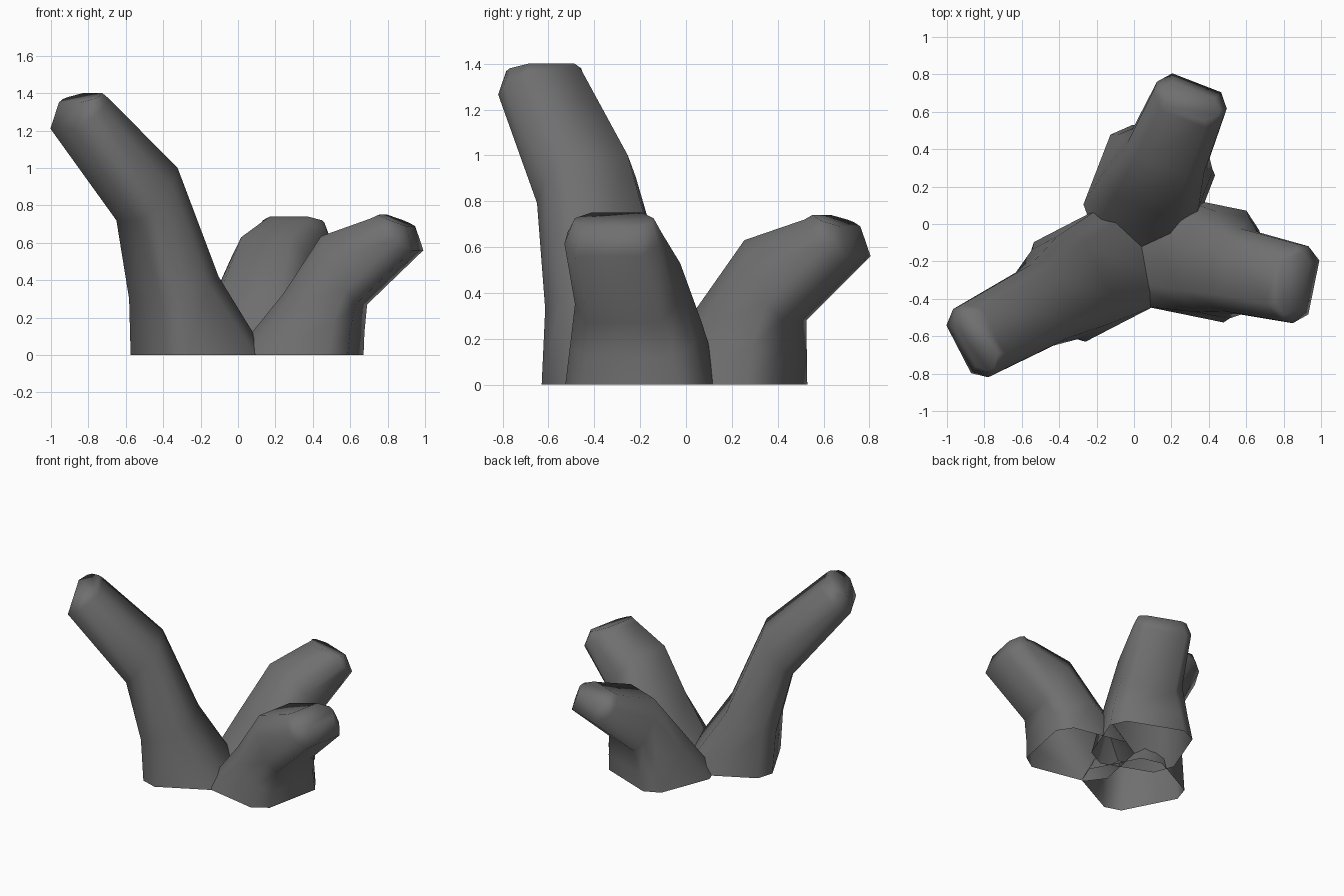
import bpy
import bmesh
from mathutils import Vector

cube = bpy.data.objects.get("Cube")
if cube:
    bpy.data.objects.remove(cube, do_unlink=True)

# One dull grey colour for everything
grey = bpy.data.materials.new("dark_grey")
grey.use_nodes = True
colour = (0.16, 0.16, 0.16, 1)
grey.diffuse_color = colour
bsdf = grey.node_tree.nodes["Principled BSDF"]
bsdf.inputs["Base Color"].default_value = colour
bsdf.inputs["Roughness"].default_value = 0.8


def section(length):
    """Chamfered octagon: (share of half width, share of the way from inner to outer)."""
    outer_cut = min(0.09 / length, 0.35)
    inner_cut = min(0.12 / length, 0.4)
    half = [(0.7, 1), (1, 1 - outer_cut), (1, inner_cut), (0.65, 0)]
    return half + [(-w, t) for w, t in reversed(half)]


def stalk(name, heading, rings):
    """Loft a bent stalk; each ring is outer reach, outer z, inner reach, inner z, half width, offset."""
    out = Vector((heading[0], heading[1], 0)).normalized()
    side = Vector((-out.y, out.x, 0))
    bm = bmesh.new()
    loops = []
    for outer_r, outer_z, inner_r, inner_z, half, offset in rings:
        outer = out * outer_r + Vector((0, 0, outer_z))
        inner = out * inner_r + Vector((0, 0, inner_z))
        loops.append([bm.verts.new(inner.lerp(outer, t) + side * (offset + w * half))
                      for w, t in section((outer - inner).length)])
    for low, high in zip(loops, loops[1:]):
        for i in range(len(low)):
            j = (i + 1) % len(low)
            bm.faces.new((low[i], low[j], high[j], high[i]))
    # Closed tip, open foot
    bm.faces.new(loops[-1])
    bmesh.ops.recalc_face_normals(bm, faces=bm.faces)
    mesh = bpy.data.meshes.new(name)
    bm.to_mesh(mesh)
    bm.free()
    mesh.materials.append(grey)
    mesh.shade_smooth()
    obj = bpy.data.objects.new(name, mesh)
    bpy.context.collection.objects.link(obj)


# Tall stalk leaning to the front right
stalk("tall_stalk", (-0.89, -0.46), [
    (0.61, 0, 0.0, 0, 0.30, 0.14),
    (0.63, 0.30, 0.28, 0.42, 0.27, 0.14),
    (0.735, 0.72, 0.52, 1.0, 0.22, 0.16),
    (1.14, 1.21, 0.93, 1.37, 0.205, 0.165),
    (1.10, 1.35, 0.96, 1.40, 0.175, 0.165)])

# Short stalk leaning to the back
stalk("back_stalk", (0.36, 0.93), [
    (0.49, 0, -0.12, 0, 0.30, -0.01),
    (0.50, 0.12, 0.10, 0.30, 0.27, -0.02),
    (0.515, 0.28, 0.34, 0.63, 0.22, -0.03),
    (0.825, 0.56, 0.62, 0.72, 0.20, -0.04),
    (0.785, 0.69, 0.65, 0.74, 0.17, -0.04)])

# Short stalk leaning to the left
stalk("left_stalk", (0.98, -0.2), [
    (0.665, 0, 0.04, 0, 0.305, -0.115),
    (0.675, 0.12, 0.31, 0.33, 0.275, -0.12),
    (0.70, 0.27, 0.51, 0.635, 0.225, -0.135),
    (1.01, 0.56, 0.78, 0.73, 0.21, -0.14),
    (0.97, 0.69, 0.82, 0.75, 0.175, -0.14)])
